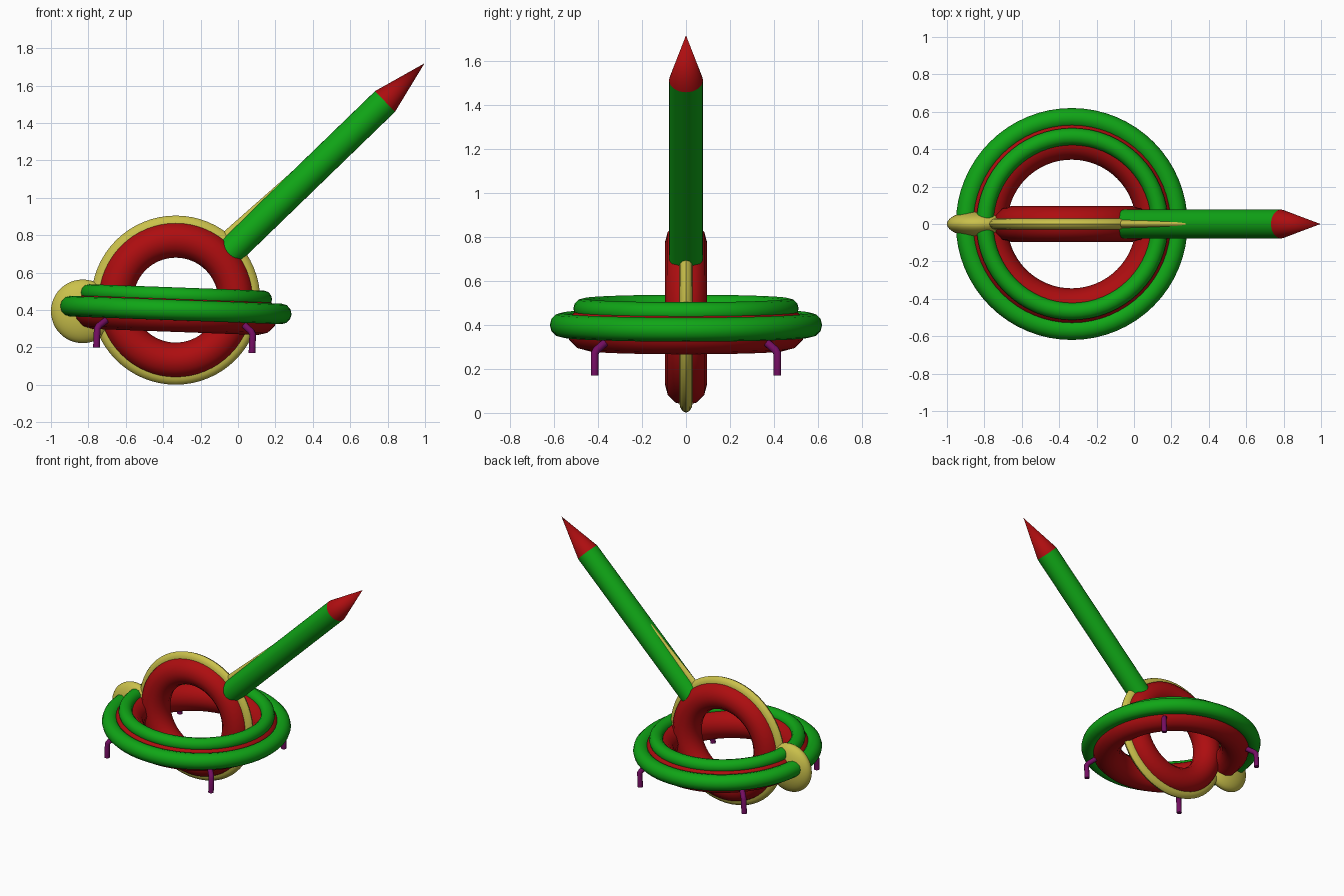
import bpy, math
from mathutils import Vector, Matrix

if "Cube" in bpy.data.objects:
    bpy.data.objects.remove(bpy.data.objects["Cube"])


def material(name, rgb):
    m = bpy.data.materials.new(name)
    m.diffuse_color = (*rgb, 1)
    m.use_nodes = True
    m.node_tree.nodes["Principled BSDF"].inputs["Base Color"].default_value = m.diffuse_color
    return m


RED = material("red", (0.42, 0.004, 0.005))
GREEN = material("green", (0.005, 0.38, 0.008))
YELLOW = material("yellow", (0.59, 0.53, 0.07))
PURPLE = material("purple", (0.17, 0.004, 0.12))

TILT = Matrix.Translation((-0.333, 0, 0.40)) @ Matrix.Rotation(math.radians(2.1), 4, 'Y')


def finish(name, mat, matrix):
    ob = bpy.context.object
    ob.name = ob.data.name = name
    ob.data.transform(matrix)
    ob.data.materials.append(mat)
    bpy.ops.object.shade_smooth_by_angle(angle=math.radians(40))
    return ob


def torus(name, mat, major, minor, matrix):
    bpy.ops.mesh.primitive_torus_add(major_radius=major, minor_radius=minor,
                                     major_segments=64, minor_segments=12)
    return finish(name, mat, matrix)


def along(a, b):
    """Matrix placing a z-aligned primitive halfway between a and b, local y kept on world y."""
    a, b = Vector(a), Vector(b)
    d = b - a
    if abs(d.y) < 1e-6:
        rot = Matrix.Rotation(math.atan2(d.x, d.z), 4, 'Y')
    else:
        rot = d.to_track_quat('Z', 'Y').to_matrix().to_4x4()
    return Matrix.Translation((a + b) / 2) @ rot, d.length


def rod(name, mat, a, b, r1, r2, flat=1.0, frame=Matrix()):
    m, length = along(a, b)
    bpy.ops.mesh.primitive_cone_add(vertices=32, radius1=r1, radius2=r2, depth=length)
    return finish(name, mat, frame @ m @ Matrix.Diagonal((1, flat, 1, 1)))


# Upright ring with a flattened rim band around it
upright = Matrix.Translation((-0.333, 0, 0.453)) @ Matrix.Rotation(math.pi / 2, 4, 'X')
torus("upright_ring", RED, 0.323, 0.096, upright)
torus("rim_band", YELLOW, 0.400, 0.052, upright @ Matrix.Diagonal((1, 1, 0.6, 1)))

# Level rings, slightly tilted
torus("level_ring", RED, 0.445, 0.101, TILT @ Matrix.Translation((0, 0, -0.016)))
torus("outer_tube", GREEN, 0.565, 0.055, TILT)
torus("inner_tube", GREEN, 0.467, 0.046, TILT @ Matrix.Translation((0, 0, 0.075)))

# Flattened rear ball
bpy.ops.mesh.primitive_uv_sphere_add(segments=48, ring_count=24, radius=1)
finish("rear_ball", YELLOW,
       Matrix.Translation((-0.83, 0, 0.393)) @ Matrix.Diagonal((0.17, 0.07, 0.17, 1)))

# Slanted neck and pointed tip
top = (0.786, 0, 1.515)
rod("neck", GREEN, (-0.06, 0, 0.696), top, 0.077, 0.077)
rod("tip", RED, top, (0.997, 0, 1.719), 0.077, 0.0)

# Thin fin along the upper side of the neck
drop = Vector((0.66, 0, -0.75)) * 0.06
rod("fin", YELLOW, Vector((-0.078, 0, 0.817)) + drop, Vector((0.30, 0, 1.15)) + drop,
    0.06, 0.06, 0.43)

# Four bent feet under the level ring
for i, (sx, sy) in enumerate([(-1, -1), (1, -1), (1, 1), (-1, 1)]):
    curve = bpy.data.curves.new("foot_path", 'CURVE')
    curve.dimensions = '3D'
    curve.bevel_depth = 0.018
    curve.bevel_resolution = 3
    curve.use_fill_caps = True
    sp = curve.splines.new('POLY')
    path = [(0.416, -0.215), (0.416, -0.115), (0.408, -0.100), (0.36, -0.06)]
    sp.points.add(len(path) - 1)
    for p, (r, z) in zip(sp.points, path):
        p.co = (sx * r, sy * r, z, 1)
    foot = bpy.data.objects.new(f"foot_{i + 1}", curve)
    foot.matrix_world = TILT
    curve.materials.append(PURPLE)
    bpy.context.collection.objects.link(foot)
